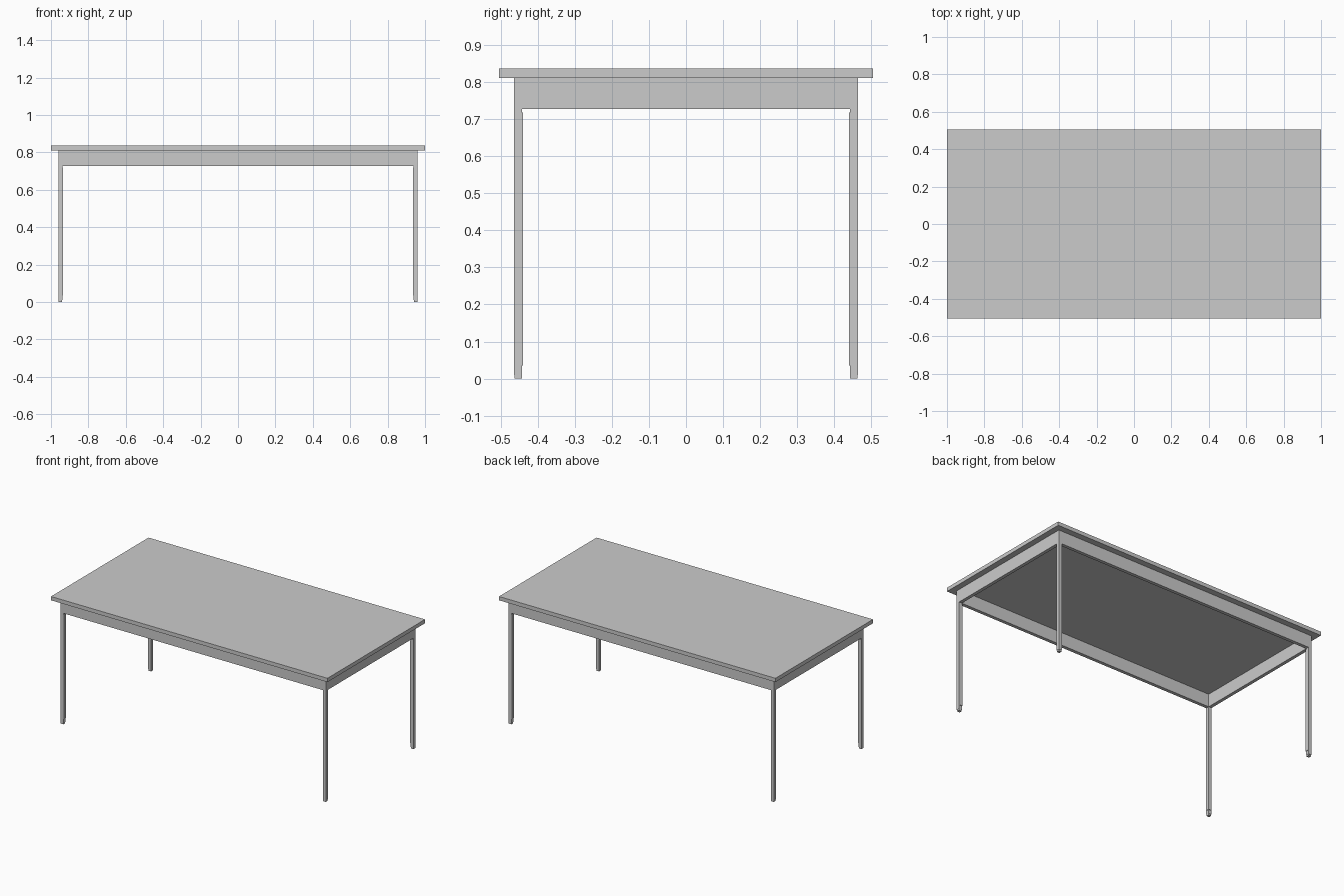
import bpy

if "Cube" in bpy.data.objects:
    bpy.data.objects.remove(bpy.data.objects["Cube"])

TOP_X, TOP_Y = 1.0, 0.504        # tabletop half sizes
OUT_X, OUT_Y = 0.961, 0.464      # outer faces of frame and legs
Z_TOP, Z_UNDER, Z_APRON = 0.836, 0.811, 0.727
THICK = 0.022


def box(name, lo, hi, mirror=(False, False)):
    bpy.ops.mesh.primitive_cube_add(size=1)
    ob = bpy.context.object
    ob.name = name
    for v in ob.data.vertices:
        for i in range(3):
            v.co[i] = hi[i] if v.co[i] > 0 else lo[i]
    if any(mirror):
        m = ob.modifiers.new("Mirror", 'MIRROR')
        m.use_axis = (mirror[0], mirror[1], False)
        m.use_clip = False
        m.use_mirror_merge = False
    return ob


# Tabletop slab
box("tabletop", (-TOP_X, -TOP_Y, Z_UNDER), (TOP_X, TOP_Y, Z_TOP))

# Apron rails under the top
box("long_apron", (-OUT_X, -OUT_Y, Z_APRON), (OUT_X, -OUT_Y + THICK, Z_UNDER),
    (False, True))
box("short_apron", (OUT_X - THICK, -OUT_Y + THICK, Z_APRON),
    (OUT_X, OUT_Y - THICK, Z_UNDER), (True, False))


# Legs: main post, slightly thicker inner core, inset foot pad
def leg_part(name, outer, inner, z0, z1):
    box(name, (OUT_X - inner, -OUT_Y + outer, z0),
        (OUT_X - outer, -OUT_Y + inner, z1), (True, True))


leg_part("leg_post", 0.0, THICK, 0.01, Z_APRON)
leg_part("leg_inner_core", 0.003, THICK + 0.003, 0.035, 0.718)
leg_part("leg_foot", 0.002, THICK - 0.001, 0.0, 0.01)
